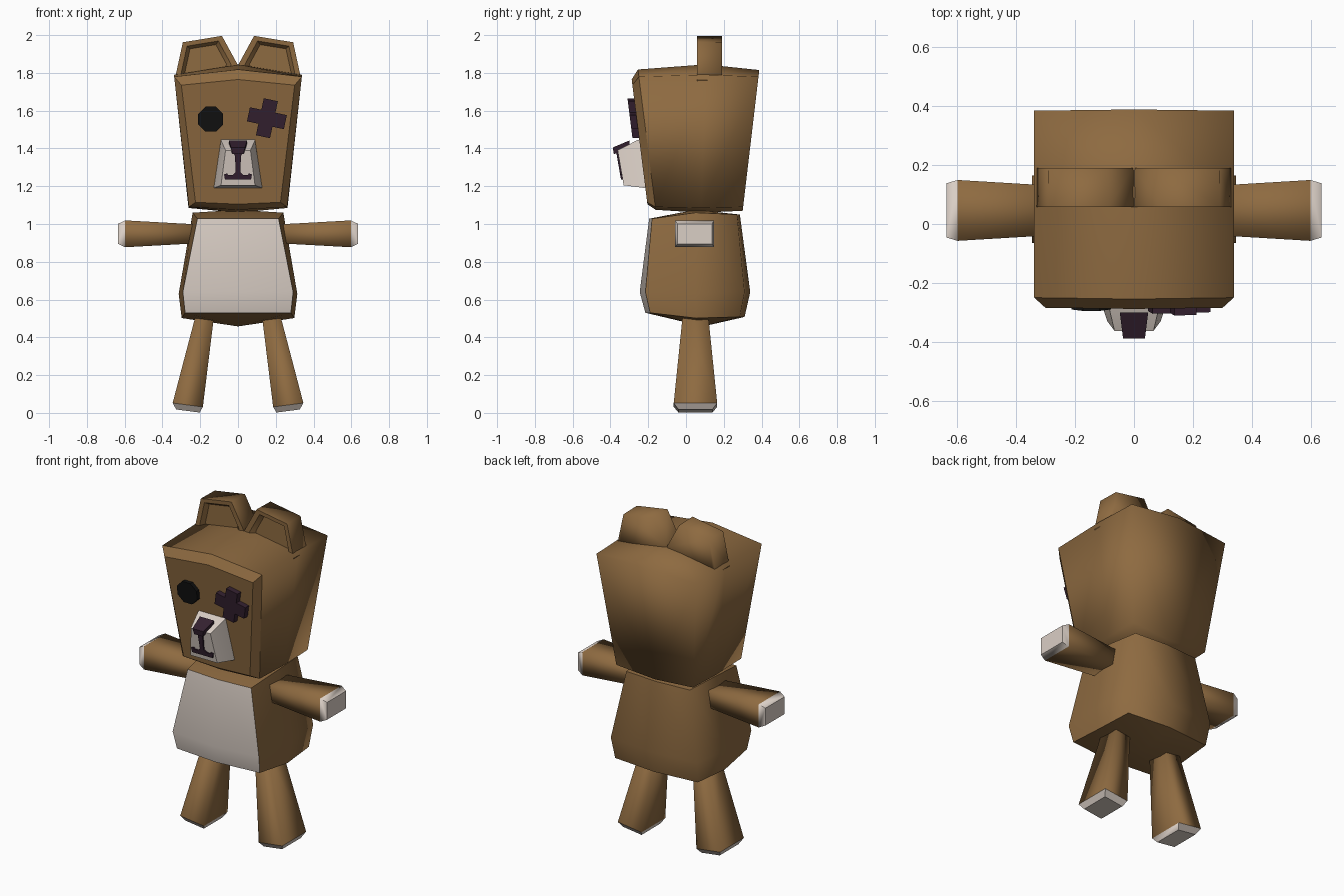
import bpy, bmesh, math

if "Cube" in bpy.data.objects:
    bpy.data.objects.remove(bpy.data.objects["Cube"])


def material(name, rgb):
    m = bpy.data.materials.new(name)
    m.diffuse_color = (*rgb, 1)
    m.use_nodes = True
    m.node_tree.nodes["Principled BSDF"].inputs["Base Color"].default_value = m.diffuse_color
    return m


BROWN = material("brown fur", (0.27, 0.145, 0.052))
CREAM = material("pale cream", (0.70, 0.62, 0.56))
PLUM = material("dark plum", (0.035, 0.015, 0.03))
BLACK = material("black", (0.006, 0.006, 0.006))


def loft(name, rings, mats, paint=None, sharp=None):
    """Skin rings of points, cap the ends, colour faces and mark hard edges by rule."""
    bm = bmesh.new()
    vs = [[bm.verts.new(p) for p in r] for r in rings]
    n = len(vs[0])
    for a, b in zip(vs, vs[1:]):
        for i in range(n):
            j = (i + 1) % n
            bm.faces.new((a[i], a[j], b[j], b[i]))
    for r in (vs[0], vs[-1]):
        if (r[0].co - r[1].co).length > 1e-5:
            bm.faces.new(r)
    bmesh.ops.remove_doubles(bm, verts=bm.verts, dist=1e-5)
    bmesh.ops.recalc_face_normals(bm, faces=bm.faces)
    bm.normal_update()
    for f in bm.faces:
        f.smooth = True
        if paint and paint(f.calc_center_median(), f.normal):
            f.material_index = 1
    for e in bm.edges:
        if len(e.link_faces) == 2 and e.calc_face_angle(0) > math.radians(30):
            if sharp is None or any(sharp(f.calc_center_median(), f.normal) for f in e.link_faces):
                e.smooth = False
    me = bpy.data.meshes.new(name)
    bm.to_mesh(me)
    bm.free()
    for m in mats:
        me.materials.append(m)
    ob = bpy.data.objects.new(name, me)
    bpy.context.collection.objects.link(ob)
    return ob


def face_y(z):
    return -0.205 - 0.126 * (z - 1.11)


def muzzle_y(z):
    return -0.33 - 0.173 * (z - 1.205)


def plate(name, pts, surface, rise, mat):
    """Flat outline (x, z) laid on a sloping surface."""
    loft(name, [[(x, surface(z) + d, z) for x, z in pts] for d in (0.02, -rise)], [mat])


# Head: rings from the front panel to the back
def head_ring(wb, wt, zb, zt, dip, rise, y):
    pts = [(-wb, zb), (0, zb - dip), (wb, zb), (wt, zt), (0, zt + rise), (-wt, zt)]
    return [(x, y(z), z) for x, z in pts]


loft("head", [
    head_ring(0.225, 0.30, 1.115, 1.735, 0.01, 0.03, face_y),
    head_ring(0.26, 0.338, 1.09, 1.78, 0.015, 0.038, lambda z: face_y(z) + 0.04),
    head_ring(0.262, 0.338, 1.085, 1.79, 0.025, 0.055, lambda z: 0.08 + 0.03 * (z - 1.07)),
    head_ring(0.26, 0.338, 1.09, 1.78, 0.02, 0.035, lambda z: 0.30 + 0.118 * (z - 1.07)),
], [BROWN], sharp=lambda c, n: c.y < -0.19)

# Ears with hollowed fronts
for side, tag in ((-1, "left"), (1, "right")):
    outline = [(0.336, 1.76), (0.292, 1.962), (0.085, 1.996), (0.0, 1.84), (0.02, 1.74), (0.32, 1.74)]

    def ear_ring(s, y):
        return [(side * (0.18 + s * (x - 0.18)), y, 1.86 + s * (z - 1.86)) for x, z in outline]

    loft("ear_" + tag, [ear_ring(0.66, 0.085), ear_ring(0.8, 0.06), ear_ring(1, 0.058),
                        ear_ring(0.985, 0.19)], [BROWN], sharp=lambda c, n: c.y < 0.1)


# Body: eight-sided rings closed by a peak above and below, with a cream belly
def body_ring(zf, zs, zb, wc, ws, fc, fm, bc, bk):
    return [(-wc, fc, zf), (0, fm, zf), (wc, fc, zf), (ws, 0.05, zs),
            (wc, bc, zb), (0, bk, zb), (-wc, bc, zb), (-ws, 0.05, zs)]


loft("body", [
    [(0, 0.05, 1.075)] * 8,
    body_ring(1.028, 1.06, 1.05, 0.215, 0.24, -0.18, -0.195, 0.27, 0.285),
    body_ring(0.64, 0.63, 0.64, 0.292, 0.314, -0.215, -0.245, 0.31, 0.34),
    body_ring(0.53, 0.502, 0.508, 0.28, 0.298, -0.19, -0.215, 0.285, 0.31),
    [(0, 0.09, 0.458)] * 8,
], [BROWN, CREAM], paint=lambda c, n: n.y < -0.8,
    sharp=lambda c, n: n.y < -0.8 or abs(n.z) > 0.8)

for side, tag in ((-1, "left"), (1, "right")):
    # Arms with cream tips
    rings = []
    for x, hy, hz in ((0.18, 0.078, 0.048), (0.597, 0.103, 0.071), (0.635, 0.092, 0.053)):
        rings.append([(side * x, 0.046 + a * hy, 0.948 + b * hz)
                      for a, b in ((-1, -1), (1, -1), (1, 1), (-1, 1))])
    loft("arm_" + tag, rings, [BROWN, CREAM], paint=lambda c, n: abs(c.x) > 0.6,
         sharp=lambda c, n: abs(c.x) > 0.6)

    # Legs splayed outward with cream soles
    rings = []
    for z, cx, hx, hy, tilt in ((0.57, 0.165, 0.045, 0.062, 0), (0.042, 0.266, 0.08, 0.115, 0.13),
                                (0.01, 0.265, 0.062, 0.09, 0.13)):
        rings.append([(side * (cx + a * hx), 0.05 + b * hy, z + tilt * a * hx)
                      for a, b in ((-1, -1), (1, -1), (1, 1), (-1, 1))])
    loft("leg_" + tag, rings, [BROWN, CREAM], paint=lambda c, n: c.z < 0.045,
         sharp=lambda c, n: c.z < 0.045)

# Muzzle
loft("muzzle", [
    [(-0.13, -0.15, 1.185), (0.13, -0.15, 1.185), (0.09, -0.2, 1.46), (-0.09, -0.2, 1.46)],
    [(-0.128, -0.215, 1.19), (0.128, -0.215, 1.19), (0.09, -0.26, 1.443), (-0.09, -0.26, 1.443)],
    [(-0.09, muzzle_y(1.205), 1.205), (0.09, muzzle_y(1.205), 1.205),
     (0.066, muzzle_y(1.39), 1.39), (-0.066, muzzle_y(1.39), 1.39)],
], [CREAM])

# Nose on the muzzle top, then stem and mouth on its front
loft("nose", [
    [(-0.045, -0.298, 1.40), (0.045, -0.298, 1.40), (0.048, -0.30, 1.442), (-0.048, -0.30, 1.442)],
    [(-0.029, -0.382, 1.37), (0.029, -0.382, 1.37), (0.037, -0.388, 1.405), (-0.037, -0.388, 1.405)],
], [PLUM])
half = [(0.033, 1.39), (0.016, 1.36), (0.012, 1.275), (0.028, 1.26), (0.05, 1.258),
        (0.058, 1.268), (0.074, 1.263), (0.069, 1.235)]
plate("mouth", half + [(-x, z) for x, z in reversed(half)], muzzle_y, 0.009, PLUM)

# Round eye and cross-shaped patch
plate("round_eye", [(-0.145 + 0.072 * math.cos((k + 0.5) * math.pi / 4),
                     1.555 + 0.072 * math.sin((k + 0.5) * math.pi / 4)) for k in range(8)],
      face_y, 0.025, BLACK)
cross = []
for k in range(4):
    a = math.radians(90 * k - 12)
    for u, v in ((0.1, -0.038), (0.1, 0.038), (0.038, 0.038)):
        cross.append((0.153 + u * math.cos(a) - v * math.sin(a),
                      1.56 + u * math.sin(a) + v * math.cos(a)))
plate("cross_eye", cross, face_y, 0.035, PLUM)
